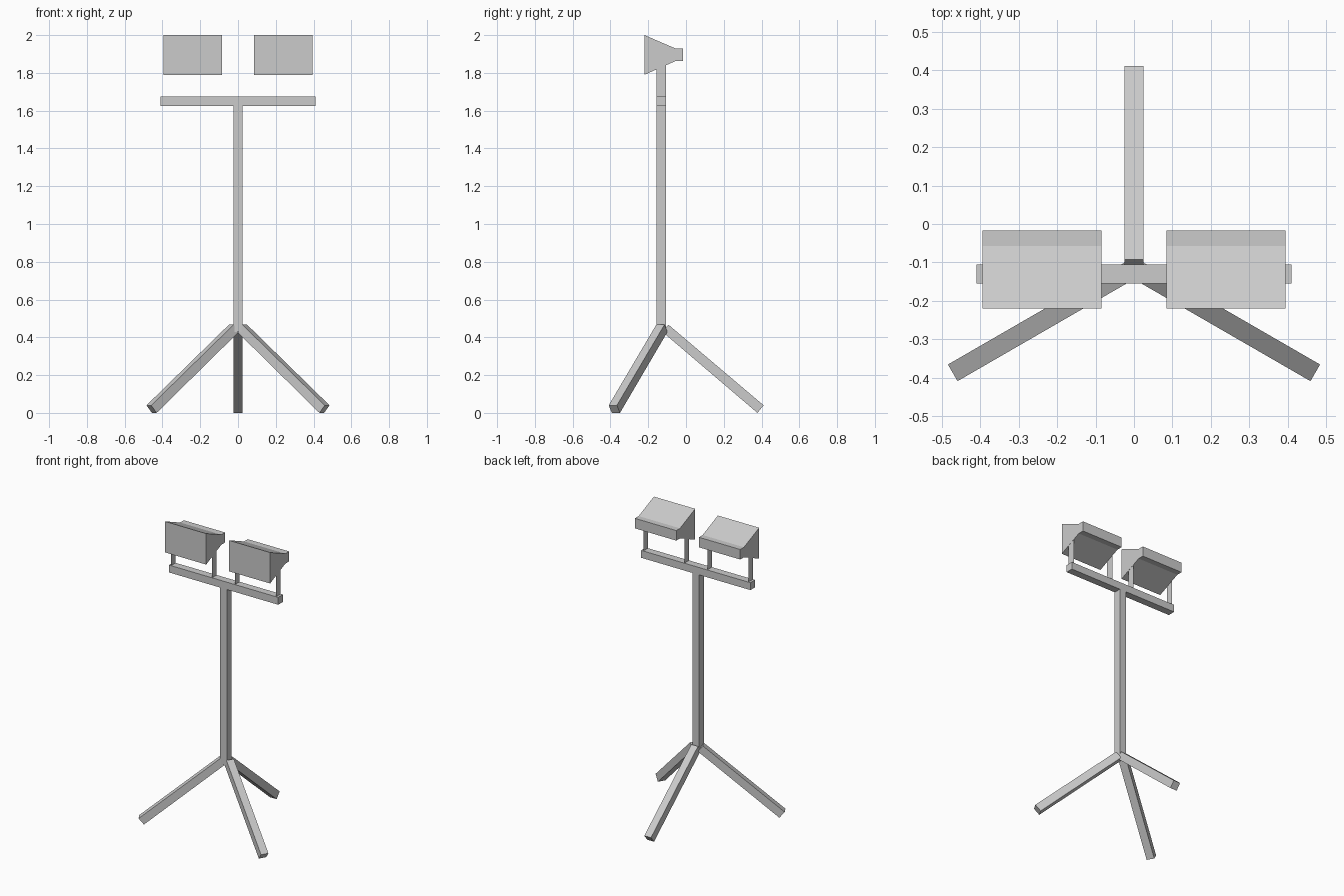
import bpy, bmesh
from math import radians
from mathutils import Matrix, Vector

if "Cube" in bpy.data.objects:
    bpy.data.objects.remove(bpy.data.objects["Cube"])

POLE_Y = -0.13
T = 0.025  # half thickness of the square tubing


def make_object(name, verts, faces):
    mesh = bpy.data.meshes.new(name)
    mesh.from_pydata(verts, [], faces)
    obj = bpy.data.objects.new(name, mesh)
    bpy.context.collection.objects.link(obj)
    return obj


def prism(name, profile, axis_map, a, b):
    """Extrude a 2D profile between a and b, then fix the normals."""
    n = len(profile)
    verts = [axis_map(p, a) for p in profile] + [axis_map(p, b) for p in profile]
    faces = [tuple(range(n)), tuple(range(n, 2 * n))]
    faces += [(i, (i + 1) % n, n + (i + 1) % n, n + i) for i in range(n)]
    obj = make_object(name, verts, faces)
    bm = bmesh.new()
    bm.from_mesh(obj.data)
    bmesh.ops.recalc_face_normals(bm, faces=bm.faces)
    bm.to_mesh(obj.data)
    bm.free()
    return obj


def along_x(p, x):
    return (x, p[0], p[1])


def box(name, x, y, z):
    rect = [(y[0], z[0]), (y[1], z[0]), (y[1], z[1]), (y[0], z[1])]
    return prism(name, rect, along_x, *x)


# Pole and crossbar
y_range = (POLE_Y - T, POLE_Y + T)
box("pole", (-T, T), y_range, (0.428, 1.625))
box("crossbar", (-0.41, 0.41), y_range, (1.625, 1.675))

# Tripod legs: side profile (radius, height), turned about the pole
leg_profile = [(0.005, 0.429), (0.508, 0.0), (0.541, 0.04), (0.037, 0.467)]
for name, pivot, angle in (("back_leg", (0, POLE_Y), 90),
                           ("front_leg_right", (0.0035, -0.117), -30),
                           ("front_leg_left", (-0.0035, -0.117), 210)):
    leg = prism(name, leg_profile, lambda p, w: (p[0], w, p[1]), -T, T)
    leg.data.transform(Matrix.Translation(Vector((*pivot, 0)))
                       @ Matrix.Rotation(radians(angle), 4, 'Z'))

# Floodlights with a tapered housing, each on two thin bracket plates
lamp_profile = [(-0.22, 1.79), (-0.057, 1.862), (-0.017, 1.862),
                (-0.017, 1.93), (-0.057, 1.93), (-0.22, 2.0)]


def underside(y):
    return 1.79 + (y + 0.22) * 0.072 / 0.163


for side, s in (("left", -1), ("right", 1)):
    prism("floodlight_" + side, lamp_profile, along_x, s * 0.085, s * 0.395)
    for part, x in (("inner", 0.086), ("outer", 0.394)):
        y0, y1 = y_range
        make_object(f"bracket_{part}_{side}",
                    [(s * x, y0, 1.675), (s * x, y1, 1.675),
                     (s * x, y1, underside(y1)), (s * x, y0, underside(y0))],
                    [(0, 1, 2, 3)])
